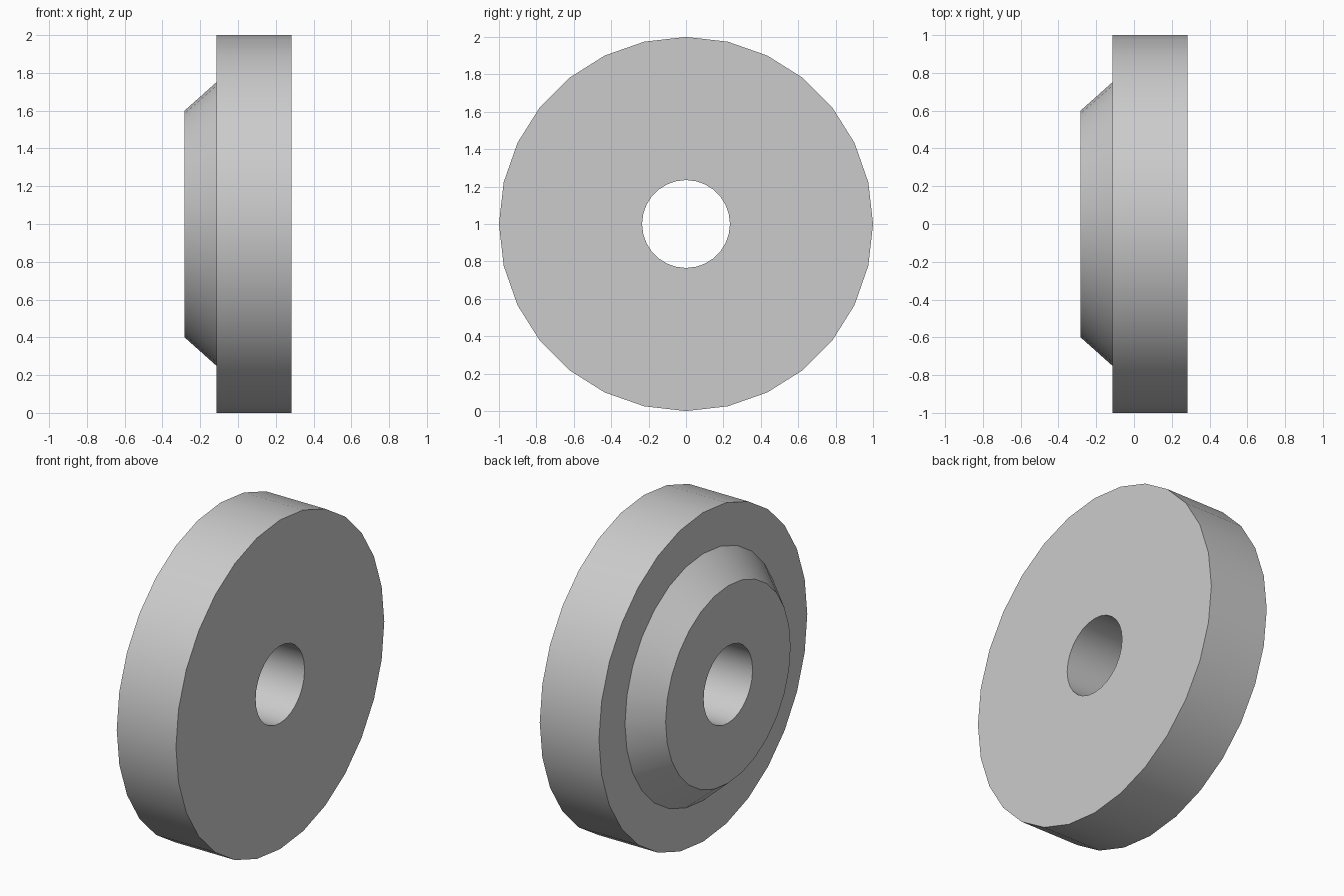
import bpy, bmesh, math
from mathutils import Matrix, Vector

cube = bpy.data.objects.get("Cube")
if cube:
    bpy.data.objects.remove(cube, do_unlink=True)

SIDES = 28
BORE, HUB, HUB_BASE, RIM = 0.235, 0.6, 0.75, 1.0
X_HUB, X_STEP, X_FACE = -0.283, -0.115, 0.283

grey = bpy.data.materials.new("light grey")
grey.use_nodes = True
colour = (0.6, 0.6, 0.6, 1)
grey.diffuse_color = colour
grey.node_tree.nodes["Principled BSDF"].inputs["Base Color"].default_value = colour

# Closed section (x, radius) turned around the x axis
section = [(X_HUB, BORE), (X_HUB, HUB), (X_STEP, HUB_BASE),
           (X_STEP, RIM), (X_FACE, RIM), (X_FACE, BORE)]
bm = bmesh.new()
rings = []
for i in range(SIDES):
    turn = Matrix.Rotation(math.tau * i / SIDES, 3, 'X')
    rings.append([bm.verts.new(turn @ Vector((x, 0, r))) for x, r in section])
for i, ring in enumerate(rings):
    after = rings[(i + 1) % SIDES]
    for j in range(len(section)):
        k = (j + 1) % len(section)
        bm.faces.new((ring[j], ring[k], after[k], after[j]))
bmesh.ops.recalc_face_normals(bm, faces=bm.faces)

mesh = bpy.data.meshes.new("flanged_washer")
bm.to_mesh(mesh)
bm.free()
mesh.materials.append(grey)
washer = bpy.data.objects.new("flanged_washer", mesh)
washer.location.z = RIM
bpy.context.collection.objects.link(washer)

# Smooth round walls with sharp rims
bpy.context.view_layer.objects.active = washer
washer.select_set(True)
bpy.ops.object.shade_smooth_by_angle(angle=math.radians(30))
